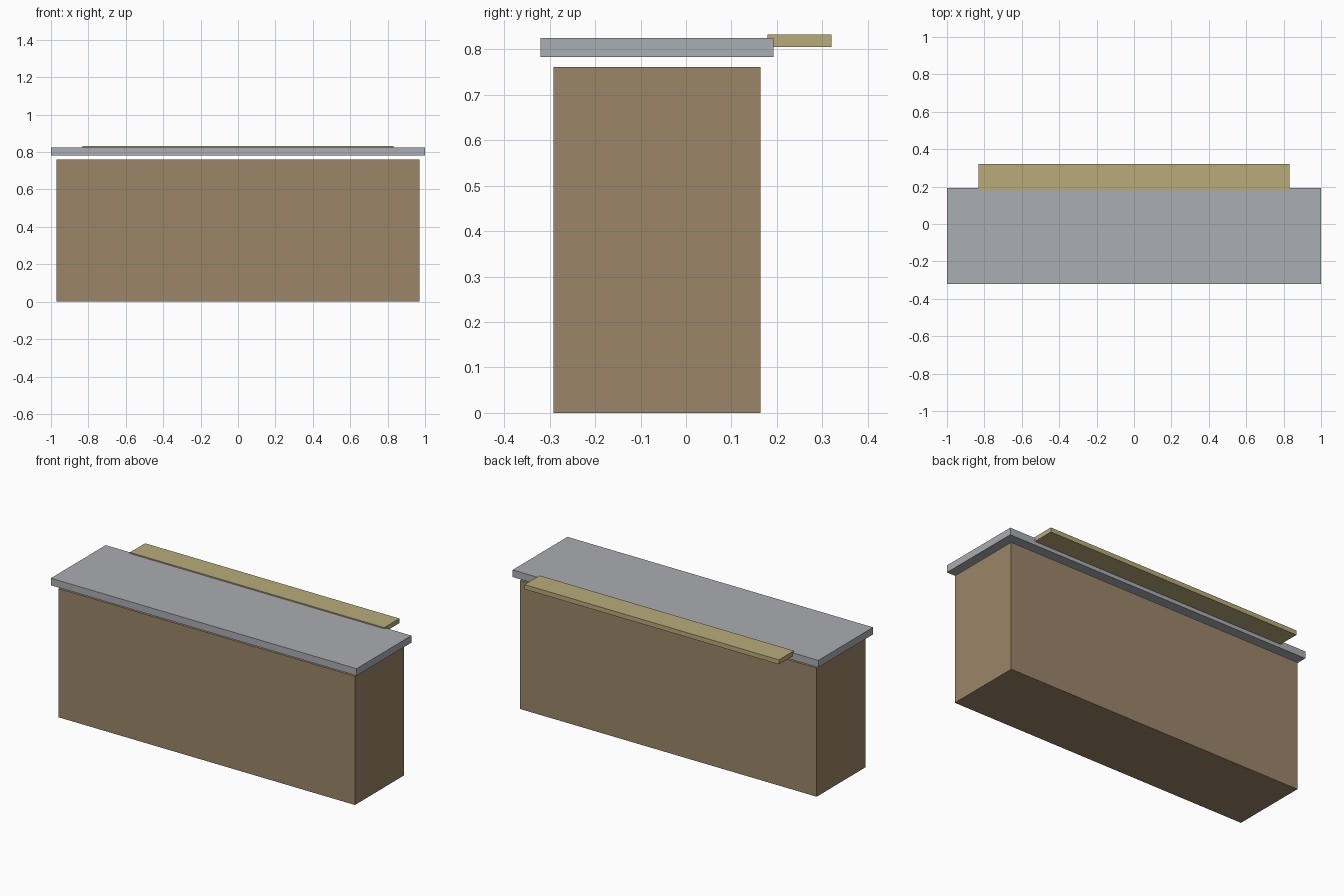
import bpy
from mathutils import Vector

default = bpy.data.objects.get("Cube")
if default:
    bpy.data.objects.remove(default, do_unlink=True)


def material(name, rgb):
    mat = bpy.data.materials.new(name)
    mat.use_nodes = True
    color = (*rgb, 1.0)
    mat.diffuse_color = color
    mat.node_tree.nodes["Principled BSDF"].inputs["Base Color"].default_value = color
    return mat


def box(name, low, high, mat):
    """Axis-aligned box between two opposite corners."""
    low, high = Vector(low), Vector(high)
    bpy.ops.mesh.primitive_cube_add(size=1, location=(low + high) / 2)
    obj = bpy.context.object
    obj.name = name
    obj.scale = high - low
    bpy.ops.object.transform_apply(location=False, rotation=False, scale=True)
    obj.data.materials.append(mat)
    return obj


brown = material("brown wood", (0.328, 0.235, 0.138))
grey = material("grey stone", (0.402, 0.418, 0.445))
tan = material("pale tan wood", (0.479, 0.407, 0.195))

# Solid counter body
box("counter_body", (-0.97, -0.292, 0), (0.97, 0.164, 0.761), brown)

# Worktop, hovering just above the body
box("worktop", (-1, -0.32, 0.783), (1, 0.192, 0.825), grey)

# Narrow ledge overhanging the back edge of the worktop
box("back_ledge", (-0.832, 0.179, 0.805), (0.832, 0.32, 0.832), tan)
